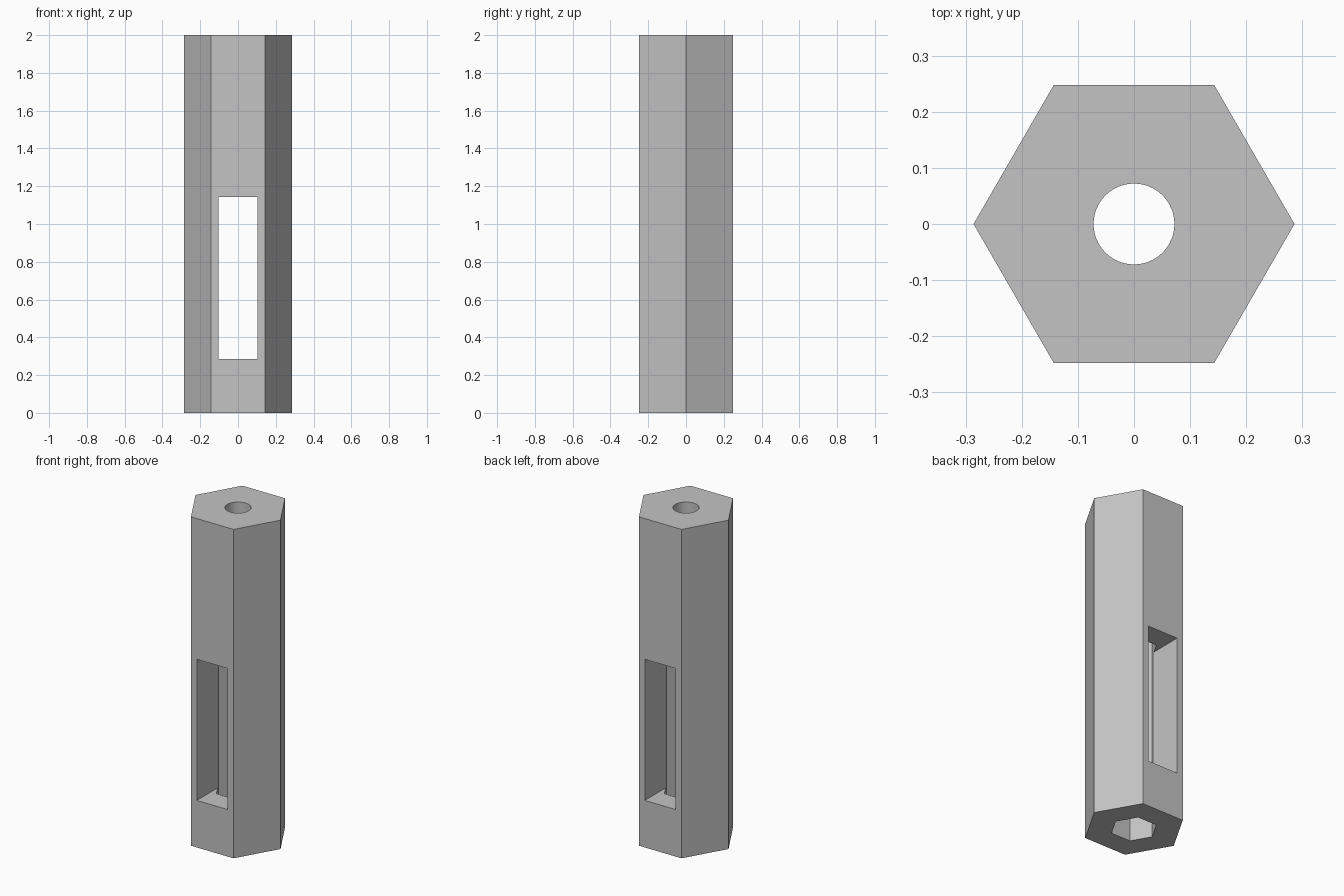
import bpy, bmesh
from math import cos, sin, tau, radians

cube = bpy.data.objects.get("Cube")
if cube:
    bpy.data.objects.remove(cube, do_unlink=True)

LENGTH = 2.0
OUTER_R = 0.286
BORE_R = 0.072
POCKET_R = 0.131
POCKET_TOP = 1.43
SLOT_HALF = 0.103
SLOT_Z = (0.286, 1.144)

grey = bpy.data.materials.new("light grey")
grey.use_nodes = True
colour = (0.55, 0.55, 0.55, 1)
grey.diffuse_color = colour
grey.node_tree.nodes["Principled BSDF"].inputs["Base Color"].default_value = colour


def ring(radius, sides):
    """Regular outline with its first corner on +x."""
    return [(radius * cos(tau * i / sides), radius * sin(tau * i / sides)) for i in range(sides)]


def prism(name, outline, bottom, top):
    """Extrude a flat outline upward into a solid."""
    bm = bmesh.new()
    base = bm.faces.new([bm.verts.new((x, y, bottom)) for x, y in outline])
    extruded = bmesh.ops.extrude_face_region(bm, geom=[base], use_keep_orig=True)["geom"]
    verts = [v for v in extruded if isinstance(v, bmesh.types.BMVert)]
    bmesh.ops.translate(bm, verts=verts, vec=(0, 0, top - bottom))
    bmesh.ops.recalc_face_normals(bm, faces=bm.faces)
    mesh = bpy.data.meshes.new(name)
    bm.to_mesh(mesh)
    bm.free()
    mesh.materials.append(grey)
    obj = bpy.data.objects.new(name, mesh)
    bpy.context.collection.objects.link(obj)
    return obj


# Hexagonal bar
body = prism("hexagonal_bar", ring(OUTER_R, 6), 0, LENGTH)

# Hexagonal pocket from below, round bore from above, slot from front to back
slot = [(-SLOT_HALF, -0.5), (SLOT_HALF, -0.5), (SLOT_HALF, 0.5), (-SLOT_HALF, 0.5)]
cutters = [
    prism("pocket_cutter", ring(POCKET_R, 6), -0.1, POCKET_TOP),
    prism("bore_cutter", ring(BORE_R, 64), POCKET_TOP - 0.1, LENGTH + 0.1),
    prism("slot_cutter", slot, *SLOT_Z),
]

bpy.ops.object.select_all(action='DESELECT')
bpy.context.view_layer.objects.active = body
body.select_set(True)
for cutter in cutters:
    cutter.hide_render = True
    cut = body.modifiers.new(cutter.name, 'BOOLEAN')
    cut.operation = 'DIFFERENCE'
    cut.solver = 'EXACT'
    cut.object = cutter
    bpy.ops.object.modifier_apply(modifier=cut.name)
    bpy.data.objects.remove(cutter, do_unlink=True)

# Smooth bore, crisp flats
bpy.ops.object.shade_smooth_by_angle(angle=radians(30))
